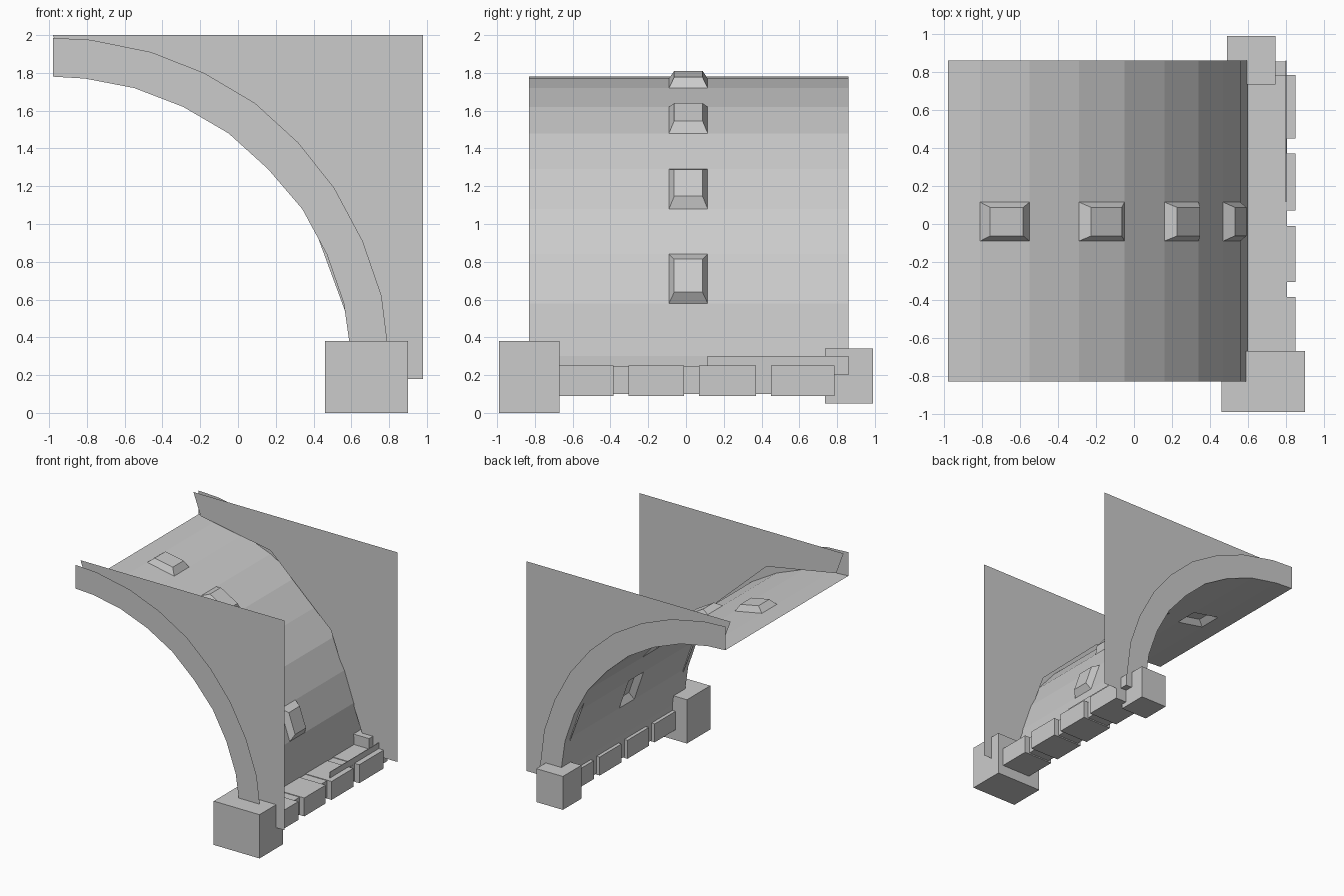
import bpy
import bmesh
from mathutils import Vector

cube = bpy.data.objects.get("Cube")
if cube:
    bpy.data.objects.remove(cube, do_unlink=True)

stone = bpy.data.materials.new("pale_grey_stone")
stone.use_nodes = True
GREY = (0.6, 0.6, 0.6, 1)
stone.diffuse_color = GREY
stone.node_tree.nodes["Principled BSDF"].inputs["Base Color"].default_value = GREY


def finish(name, bm):
    mesh = bpy.data.meshes.new(name)
    bm.to_mesh(mesh)
    bm.free()
    mesh.materials.append(stone)
    obj = bpy.data.objects.new(name, mesh)
    bpy.context.collection.objects.link(obj)
    return obj


def box(name, low, high):
    bm = bmesh.new()
    bmesh.ops.create_cube(bm, size=1)
    low, high = Vector(low), Vector(high)
    for v in bm.verts:
        v.co = (low + high) / 2 + v.co * (high - low)
    return finish(name, bm)


# Arch profiles in x, z
INNER = [(-.98, 1.78), (-.81, 1.77), (-.55, 1.72), (-.29, 1.62), (-.05, 1.48),
         (.16, 1.29), (.34, 1.08), (.47, .84), (.56, .58), (.60, .30), (.60, .20)]
OUTER = [(-.98, 1.985), (-.78, 1.975), (-.46, 1.91), (-.18, 1.80), (.09, 1.64),
         (.32, 1.43), (.51, 1.19), (.66, .91), (.76, .62), (.80, .30), (.80, .20)]
FRONT, BACK = -.83, .86

# Vault sheet, with a coffer raised from every second facet
bm = bmesh.new()
rows = [[bm.verts.new((x, y, z)) for x, z in INNER] for y in (FRONT, -.09, .115, BACK)]
coffers = []
for r in range(3):
    for i in range(len(INNER) - 1):
        face = bm.faces.new((rows[r][i], rows[r][i + 1], rows[r + 1][i + 1], rows[r + 1][i]))
        if r == 1 and i in (1, 3, 5, 7):
            coffers.append(face)
bm.normal_update()
for face in coffers:
    normal = face.normal.copy()
    if normal.x + normal.z < 0:
        normal.negate()
    center = face.calc_center_median()
    corners = list(face.verts)
    raised = []
    for v in corners:
        offset = v.co - center
        offset.y *= .73
        offset.x *= .67
        offset.z *= .67
        raised.append(bm.verts.new(center + offset + normal * .05))
    bm.faces.remove(face)
    bm.faces.new(raised)
    for k in range(4):
        n = (k + 1) % 4
        bm.faces.new((corners[k], corners[n], raised[n], raised[k]))
finish("coffered_vault", bm)

# Flat arch bands at both ends of the vault
for name, y in (("front_arch_band", FRONT), ("back_arch_band", BACK)):
    bm = bmesh.new()
    a = [bm.verts.new((x, y, z)) for x, z in INNER]
    b = [bm.verts.new((x, y, z)) for x, z in OUTER]
    for i in range(len(a) - 1):
        bm.faces.new((a[i], a[i + 1], b[i + 1], b[i]))
    finish(name, bm)

# Thin walls filling the corners above the arch
EDGE = [(-.98, 2), (-.91, 1.81), (-.24, 1.69), (.34, 1.155), (.64, .34), (.66, .18)]
for name, y in (("front_corner_wall", -.762), ("back_corner_wall", .788)):
    bm = bmesh.new()
    inner = [bm.verts.new((x, y, z)) for x, z in EDGE]
    low = bm.verts.new((.98, y, .18))
    top = bm.verts.new((.98, y, 2))
    fan = inner + [low]
    for p, q in zip(fan, fan[1:]):
        bm.faces.new((top, p, q))
    finish(name, bm)

# Supports under the arch ends
box("front_corner_block", (.46, -.99, 0), (.90, -.67, .38))
box("back_corner_block", (.49, .735, .05), (.745, .99, .34))

# Base course: recessed rail with larger blocks along it
box("base_rail", (.60, -.68, .10), (.805, .78, .245))
for i, (y0, y1) in enumerate([(-.68, -.385), (-.305, -.01), (.07, .37), (.45, .785)]):
    box(f"base_block_{i + 1}", (.57, y0, .09), (.85, y1, .25))
box("rail_plate", (.797, .115, .20), (.803, .86, .30))
box("rail_end", (.60, .785, .20), (.80, .855, .21))
